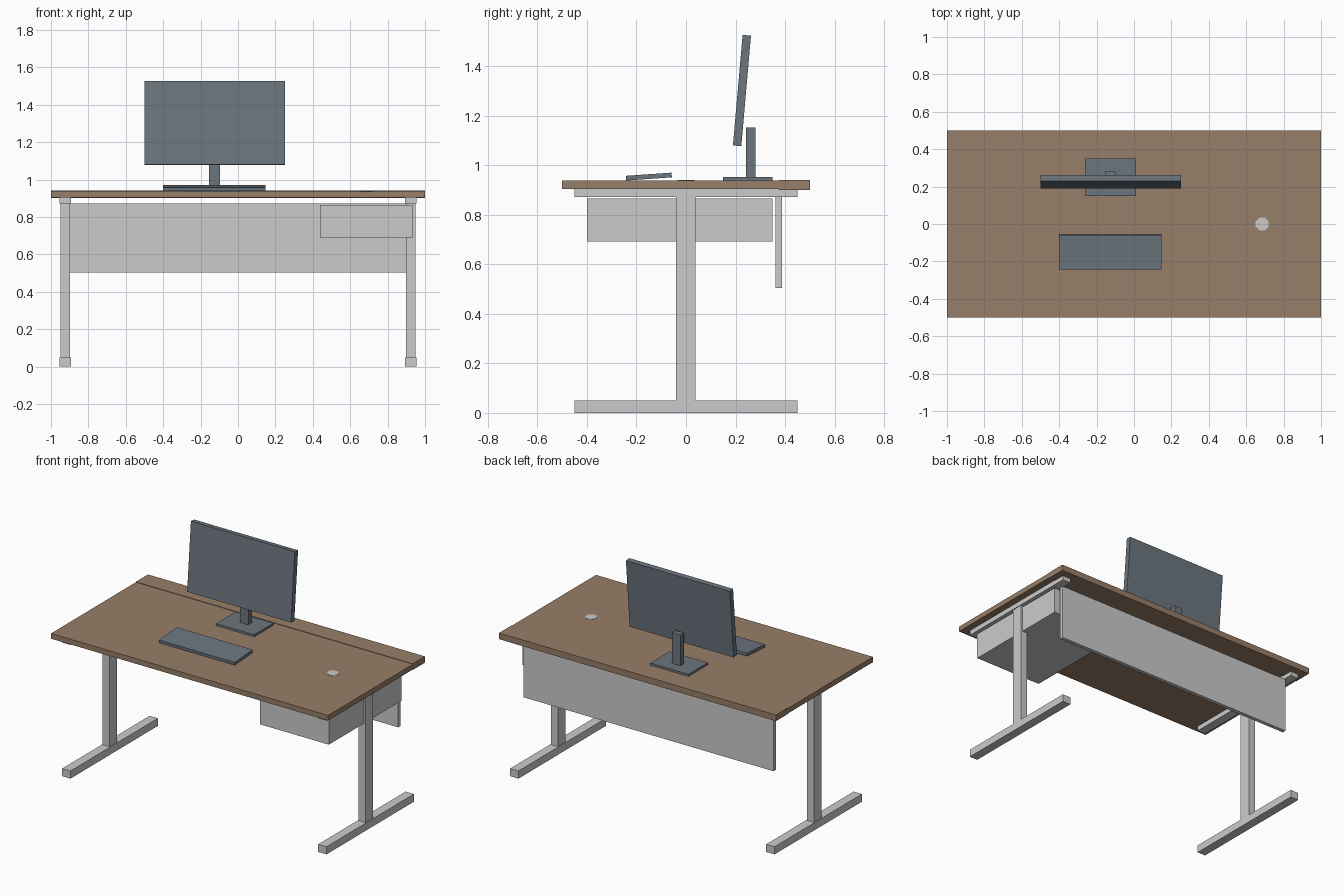
import bpy, bmesh
from math import radians, pi
from mathutils import Matrix

if "Cube" in bpy.data.objects:
    bpy.data.objects.remove(bpy.data.objects["Cube"])


def material(name, rgb):
    m = bpy.data.materials.new(name)
    m.diffuse_color = (*rgb, 1)
    m.use_nodes = True
    m.node_tree.nodes["Principled BSDF"].inputs["Base Color"].default_value = m.diffuse_color
    return m


WOOD = material("wood", (0.31, 0.21, 0.14))
DARK = material("dark_plastic", (0.15, 0.18, 0.21))


def finish(name, bm, mat):
    mesh = bpy.data.meshes.new(name)
    bm.to_mesh(mesh)
    bm.free()
    if mat:
        mesh.materials.append(mat)
    ob = bpy.data.objects.new(name, mesh)
    bpy.context.collection.objects.link(ob)
    return ob


def box(name, center, size, mat=None, tilt=0):
    """Box of the given size, tilted about x by degrees."""
    bm = bmesh.new()
    bmesh.ops.create_cube(bm, size=1, matrix=Matrix.Diagonal((*size, 1)))
    ob = finish(name, bm, mat)
    ob.location = center
    ob.rotation_euler.x = radians(tilt)
    return ob


def span(name, x, y, z, mat=None):
    """Box given by its extents on each axis."""
    ext = (x, y, z)
    return box(name, [(a + b) / 2 for a, b in ext], [b - a for a, b in ext], mat)


# Tabletop: main slab and slightly thicker rear strip
span("tabletop", (-1, 1), (-0.5, 0.375), (0.904, 0.938), WOOD)
span("tabletop_rear_strip", (-1, 1), (0.375, 0.5), (0.901, 0.941), WOOD)

# T-shaped legs with foot and top rail
for side, x in (("left", -0.924), ("right", 0.924)):
    span(f"{side}_foot", (x - 0.03, x + 0.03), (-0.45, 0.45), (0, 0.05))
    span(f"{side}_leg_post", (x - 0.025, x + 0.025), (-0.04, 0.038), (0.05, 0.872))
    span(f"{side}_top_rail", (x - 0.03, x + 0.03), (-0.45, 0.45), (0.872, 0.904))

# Under-desk panel and drawer box
span("modesty_panel", (-0.903, 0.903), (0.362, 0.387), (0.505, 0.873))
span("drawer_box", (0.438, 0.936), (-0.4, 0.349), (0.692, 0.865))

# Cable grommet
bm = bmesh.new()
bmesh.ops.create_cone(bm, cap_ends=True, segments=8, radius1=0.037, radius2=0.037,
                      depth=0.038, matrix=Matrix.Rotation(pi / 8, 4, 'Z'))
finish("cable_grommet", bm, None).location = (0.685, 0, 0.921)

# Keyboard
box("keyboard", (-0.127, -0.15, 0.9545), (0.546, 0.185, 0.019), DARK, 4)

# Monitor: base, post and tilted screen
span("monitor_base", (-0.263, 0.012), (0.15, 0.35), (0.938, 0.952), DARK)
span("monitor_post", (-0.156, -0.096), (0.243, 0.28), (0.952, 1.153), DARK)
box("monitor_screen", (-0.125, 0.226, 1.302), (0.75, 0.034, 0.448), DARK, -5)
